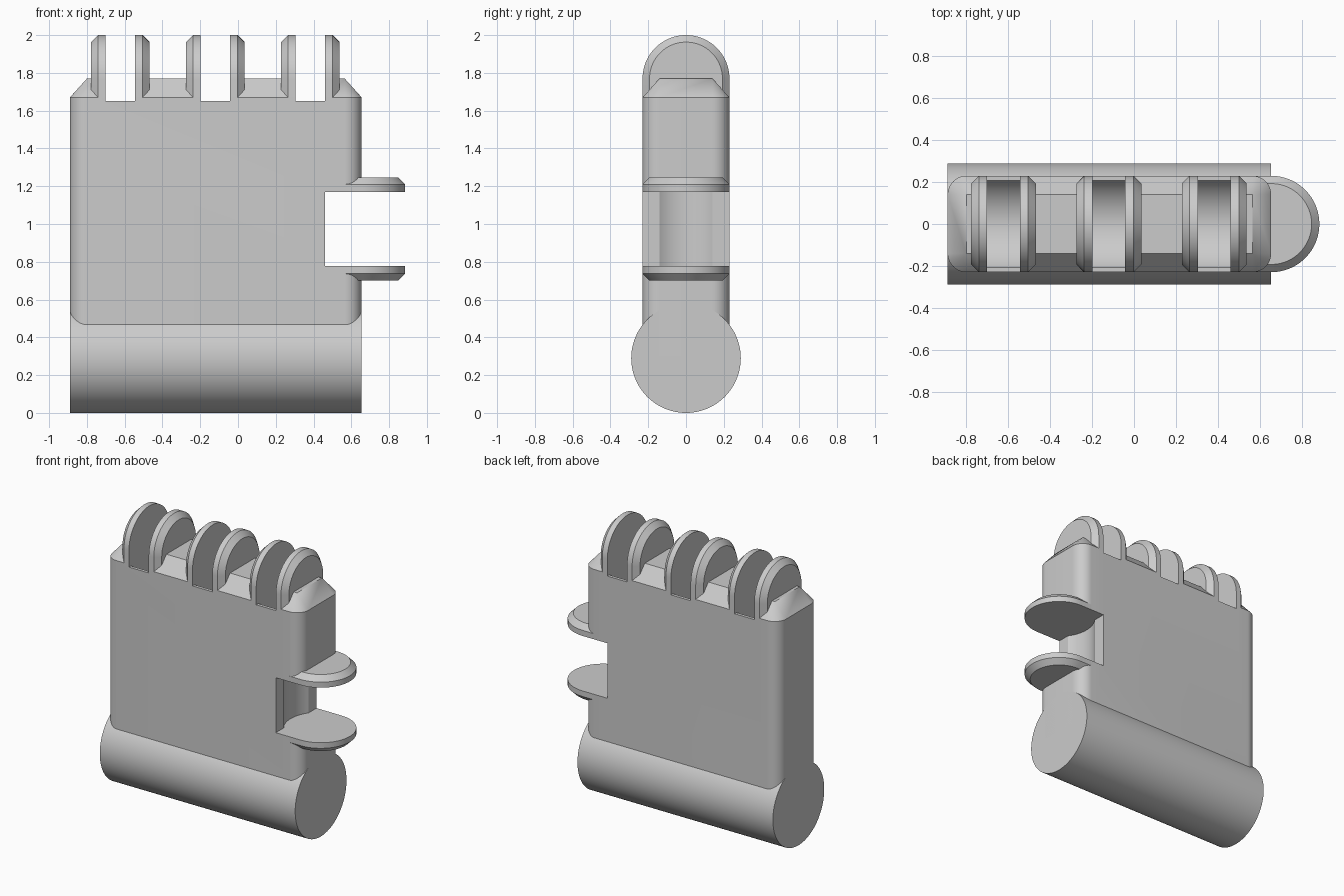
import bpy, bmesh
from math import sin, cos, pi, asin, radians
from mathutils import Vector

cube = bpy.data.objects.get("Cube")
if cube:
    bpy.data.objects.remove(cube, do_unlink=True)

grey = bpy.data.materials.new("plain grey")
grey.use_nodes = True
grey.diffuse_color = (0.6, 0.6, 0.6, 1)
grey.node_tree.nodes["Principled BSDF"].inputs["Base Color"].default_value = (0.6, 0.6, 0.6, 1)

# Main sizes
LEFT, RIGHT, HALF = -0.89, 0.655, 0.23
SHOULDER, TOP, CORNER = 1.67, 1.77, 0.09
KNUCKLE, RELIEF, CHAMFER, THICK = 0.23, 0.24, 0.037, 0.077


def loft(name, rings):
    """Skin a stack of equal-length closed rings and cap both ends."""
    bm = bmesh.new()
    loops = [[bm.verts.new(p) for p in ring] for ring in rings]
    n = len(loops[0])
    for a, b in zip(loops, loops[1:]):
        for i in range(n):
            j = (i + 1) % n
            bm.faces.new((a[i], a[j], b[j], b[i]))
    bm.faces.new(loops[0])
    bm.faces.new(loops[-1])
    bmesh.ops.remove_doubles(bm, verts=bm.verts, dist=1e-5)
    bmesh.ops.recalc_face_normals(bm, faces=bm.faces)
    mesh = bpy.data.meshes.new(name)
    bm.to_mesh(mesh)
    bm.free()
    mesh.materials.append(grey)
    obj = bpy.data.objects.new(name, mesh)
    bpy.context.collection.objects.link(obj)
    return obj


def activate(obj):
    bpy.ops.object.select_all(action="DESELECT")
    obj.select_set(True)
    bpy.context.view_layer.objects.active = obj


def smooth(obj):
    activate(obj)
    bpy.ops.object.shade_smooth_by_angle(angle=radians(25))


def carve(obj, cutter):
    mod = obj.modifiers.new("cut", "BOOLEAN")
    mod.operation, mod.solver, mod.object = "DIFFERENCE", "EXACT", cutter
    activate(obj)
    bpy.ops.object.modifier_apply(modifier=mod.name)
    bpy.data.objects.remove(cutter, do_unlink=True)


def rounded_rect(z, radius):
    """Rectangle with rounded corners around fixed corner centres."""
    pts = []
    x0, x1, y = LEFT + CORNER, RIGHT - CORNER, HALF - CORNER
    for k, (cx, cy) in enumerate([(x1, y), (x0, y), (x0, -y), (x1, -y)]):
        for i in range(13):
            a = (k + i / 12) * pi / 2
            pts.append((cx + radius * cos(a), cy + radius * sin(a), z))
    return pts


# Placement: u points out of the body, v runs across it, w along the pivot
def on_top(u, v, w):
    return Vector((w, v, TOP + u))


def on_side(u, v, w):
    return Vector((RIGHT + u, v, w))


def lug(name, place, inner, direction, depth):
    """Round-ended hinge plate with its outer rim chamfered."""
    def ring(r, w):
        pts = [place(-depth, -r, w)]
        pts += [place(r * sin(a), -r * cos(a), w) for a in (pi * i / 48 for i in range(49))]
        return pts + [place(-depth, r, w)]
    smooth(loft(name, [ring(KNUCKLE, inner),
                       ring(KNUCKLE, inner + direction * (THICK - CHAMFER)),
                       ring(KNUCKLE - CHAMFER, inner + direction * THICK)]))


def slot_cutter(place, w0, w1, depth):
    """Flat slot with a cylindrical hollow in its floor."""
    start = asin(depth / RELIEF)
    arc = [start + (pi - 2 * start) * i / 32 for i in range(33)]
    flat = [(0.6, -0.5), (-depth, -0.5)]
    flat += [(-RELIEF * sin(a), -RELIEF * cos(a)) for a in arc]
    flat += [(-depth, 0.5), (0.6, 0.5)]
    return loft("cutter", [[place(u, v, w) for u, v in flat] for w in (w0, w1)])


# Body slab with a bevelled top
body = loft("body", [rounded_rect(0.3, CORNER), rounded_rect(SHOULDER, CORNER),
                     rounded_rect(TOP, 0)])

# Top hinge: three pairs of lugs with slots between them
for n, x in enumerate((-0.623, -0.12, 0.383), 1):
    carve(body, slot_cutter(on_top, x - 0.078, x + 0.078, 0.12))
    for side, d in (("right", -1), ("left", 1)):
        lug(f"top_lug_{n}_{side}", on_top, x + d * 0.078, d, 0.12)

# Side hinge: one pair of lugs around a notch
carve(body, slot_cutter(on_side, 0.777, 1.17, 0.195))
lug("side_lug_lower", on_side, 0.777, -1, 0.09)
lug("side_lug_upper", on_side, 1.17, 1, 0.09)
smooth(body)

# Round bar along the bottom
smooth(loft("bottom_bar", [[(x, 0.29 * cos(a), 0.29 + 0.29 * sin(a))
                            for a in (2 * pi * i / 96 for i in range(96))]
                           for x in (LEFT, RIGHT)]))
